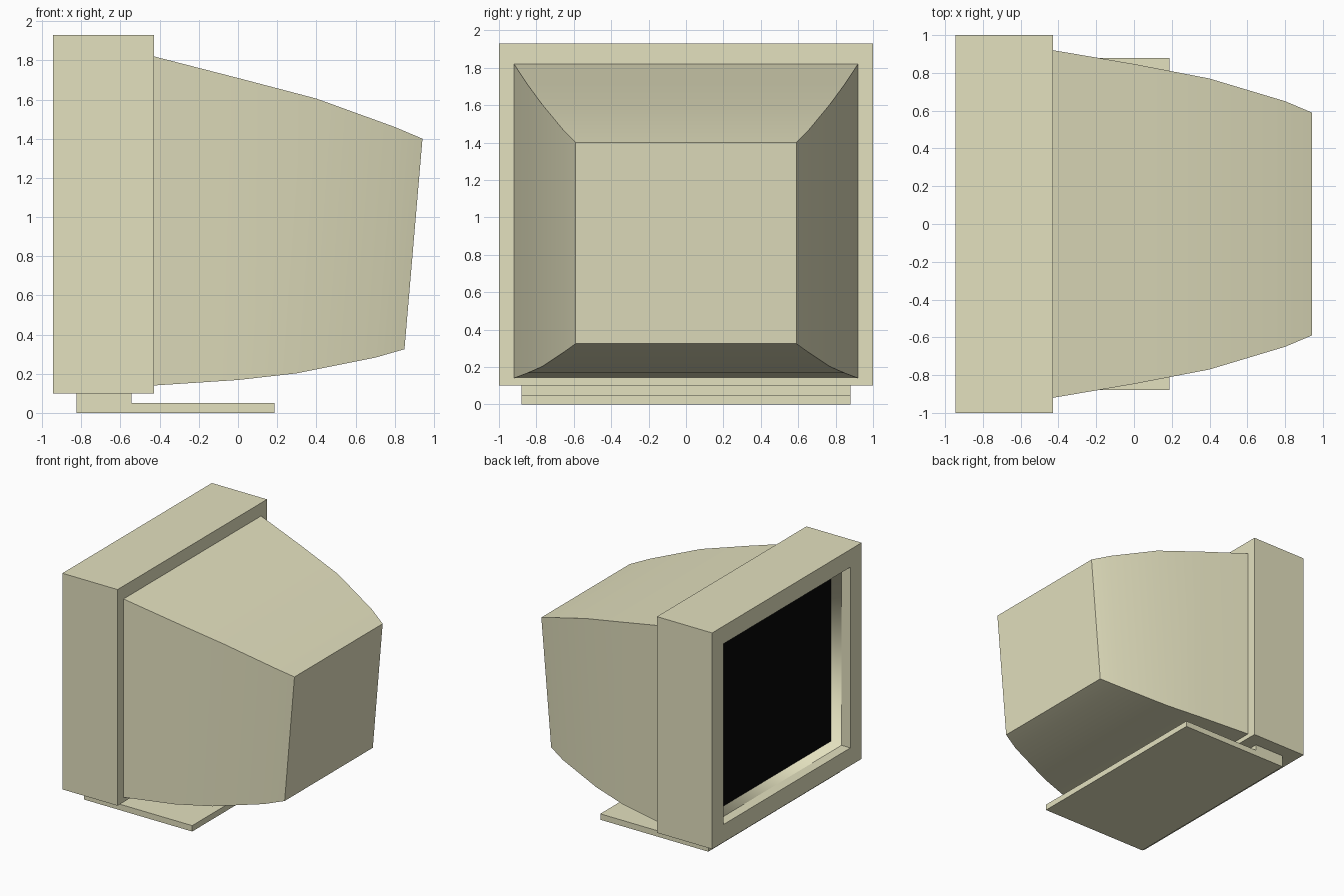
import bpy, bmesh, math

if "Cube" in bpy.data.objects:
    bpy.data.objects.remove(bpy.data.objects["Cube"])


def material(name, rgb):
    m = bpy.data.materials.new(name)
    m.diffuse_color = (*rgb, 1)
    m.use_nodes = True
    m.node_tree.nodes["Principled BSDF"].inputs["Base Color"].default_value = m.diffuse_color
    return m


def finish(name, bm, mat, angle=40, flip=False, recalc=True):
    if recalc:
        bmesh.ops.recalc_face_normals(bm, faces=bm.faces)
    if flip:
        bmesh.ops.reverse_faces(bm, faces=bm.faces)
    me = bpy.data.meshes.new(name)
    bm.to_mesh(me)
    bm.free()
    me.materials.append(mat)
    ob = bpy.data.objects.new(name, me)
    bpy.context.collection.objects.link(ob)
    bpy.ops.object.select_all(action='DESELECT')
    bpy.context.view_layer.objects.active = ob
    ob.select_set(True)
    bpy.ops.object.shade_smooth_by_angle(angle=math.radians(angle))
    return ob


def loft(stations, cap_first=False, cap_last=False):
    """Rectangular rings (x top, z top, x bottom, z bottom, half width) joined in order."""
    bm = bmesh.new()
    rings = []
    for xt, zt, xb, zb, w in stations:
        pts = [(xt, -w, zt), (xt, w, zt), (xb, w, zb), (xb, -w, zb)]
        rings.append([bm.verts.new(p) for p in pts])
    for a, b in zip(rings, rings[1:]):
        for i in range(4):
            j = (i + 1) % 4
            bm.faces.new((a[i], a[j], b[j], b[i]))
    if cap_first:
        bm.faces.new(rings[0])
    if cap_last:
        bm.faces.new(rings[-1])
    return bm


def ring(x, zt, zb, w):
    return (x, zt, x, zb, w)


beige = material("beige_plastic", (0.77, 0.75, 0.52))
black = material("black_glass", (0.002, 0.002, 0.002))

# Front frame: outer box with straight-walled opening
opening = ring(-0.862, 1.78, 0.25, 0.85)
finish("screen_frame", loft([ring(-0.428, 1.93, 0.10, 1.0),
                             ring(-0.945, 1.93, 0.10, 1.0),
                             ring(-0.945, 1.78, 0.25, 0.85),
                             opening], cap_first=True), beige)

# Softly shaded lip leading in to the screen, seen from the inside
glass = ring(-0.775, 1.76, 0.268, 0.83)
finish("screen_lip", loft([opening, glass]), beige, angle=180, flip=True)

# Screen: one flat pane facing -x
x, zt, _, zb, w = glass
bm = bmesh.new()
bm.faces.new([bm.verts.new(p) for p in
              [(x, w, zb), (x, -w, zb), (x, -w, zt), (x, w, zt)]]).normal_flip()
finish("screen", bm, black, recalc=False)

# Tapering rear housing
finish("rear_housing", loft([(-0.428, 1.82, -0.428, 0.14, 0.92),
                             (0.00, 1.71, 0.00, 0.168, 0.847),
                             (0.40, 1.605, 0.30, 0.202, 0.77),
                             (0.80, 1.46, 0.70, 0.282, 0.65),
                             (0.942, 1.40, 0.85, 0.325, 0.59)],
                            cap_first=True, cap_last=True), beige)

# Stand: L-shaped profile extruded across the width
bm = bmesh.new()
profile = [(-0.825, 0), (0.187, 0), (0.187, 0.05),
           (-0.545, 0.05), (-0.545, 0.10), (-0.825, 0.10)]
face = bm.faces.new([bm.verts.new((x, -0.88, z)) for x, z in profile])
ext = bmesh.ops.extrude_face_region(bm, geom=[face], use_keep_orig=True)
verts = [v for v in ext["geom"] if isinstance(v, bmesh.types.BMVert)]
bmesh.ops.translate(bm, verts=verts, vec=(0, 1.76, 0))
finish("stand", bm, beige)
